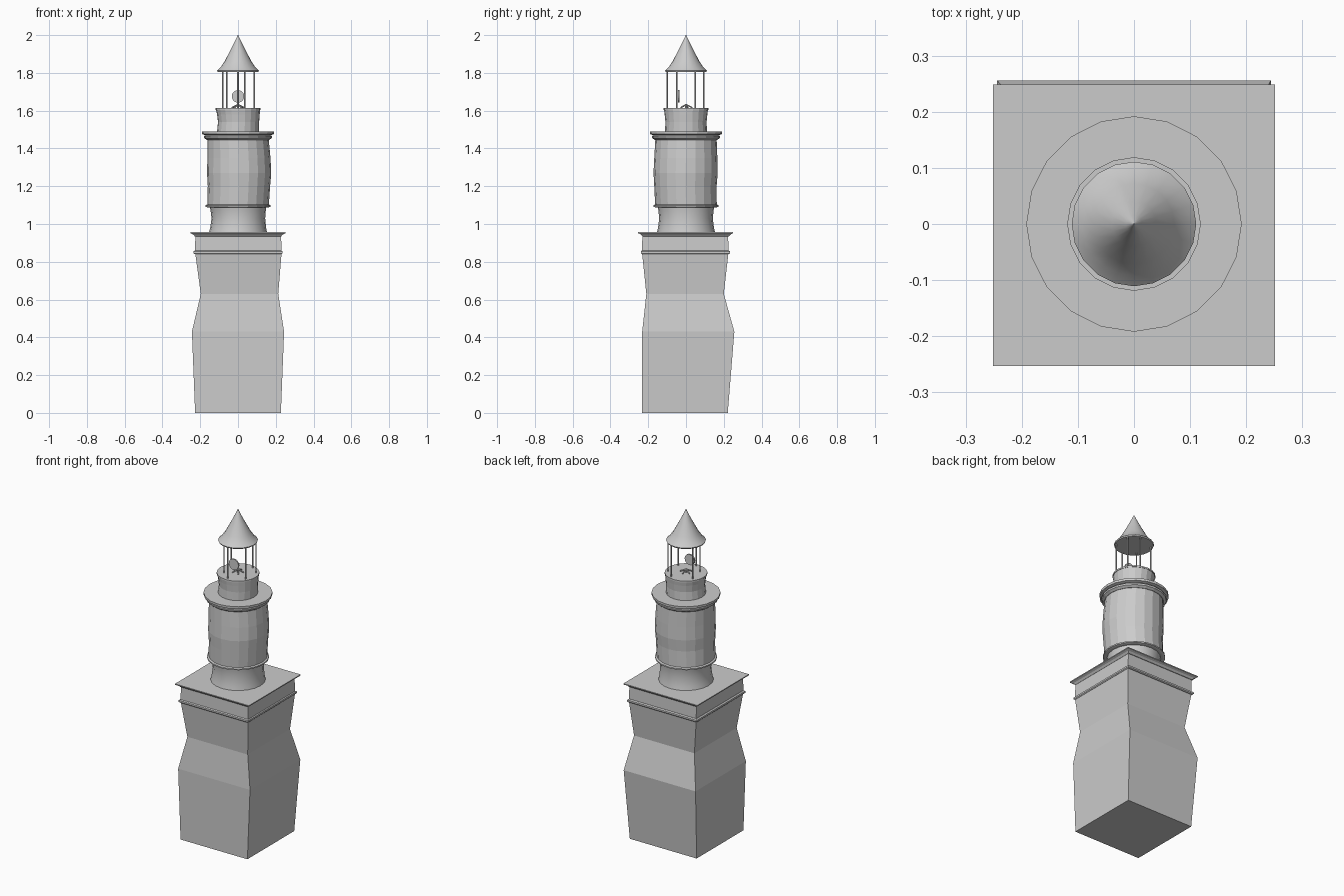
import bpy, bmesh, math
from mathutils import Vector

if "Cube" in bpy.data.objects:
    bpy.data.objects.remove(bpy.data.objects["Cube"])


def loft(name, sections, n=20, smooth=False):
    """Stack closed n-gon rings given as (z, radius, cx, cy); square uses half-width."""
    bm = bmesh.new()
    k = math.sqrt(2) if n == 4 else 1
    off = math.pi / 4 if n == 4 else 0
    rings = []
    for s in sections:
        z, r, cx, cy = (tuple(s) + (0, 0))[:4]
        rings.append([bm.verts.new((cx + r * k * math.cos(off + 2 * math.pi * i / n),
                                    cy + r * k * math.sin(off + 2 * math.pi * i / n), z))
                      for i in range(n)])
    for a, b in zip(rings, rings[1:]):
        for i in range(n):
            j = (i + 1) % n
            bm.faces.new((a[i], a[j], b[j], b[i]))
    bm.faces.new(rings[0][::-1])
    bm.faces.new(rings[-1])
    me = bpy.data.meshes.new(name)
    bm.to_mesh(me)
    bm.free()
    ob = bpy.data.objects.new(name, me)
    bpy.context.collection.objects.link(ob)
    if smooth:
        bpy.ops.object.select_all(action='DESELECT')
        bpy.context.view_layer.objects.active = ob
        ob.select_set(True)
        bpy.ops.object.shade_smooth_by_angle(angle=math.radians(35))
    return ob


def rod(name, a, b, r, n=8):
    """Thin cylinder between two points."""
    a, b = Vector(a), Vector(b)
    d = b - a
    ob = loft(name, [(-d.length / 2, r), (d.length / 2, r)], n)
    ob.location = (a + b) / 2
    ob.rotation_euler = d.to_track_quat('Z', 'Y').to_euler()
    return ob


# Weathered square base, waist shifted off centre
loft("base", [(0, .227, 0, -.006), (.43, .244, 0, .012),
              (.63, .205, .008, -.005), (.85, .229, .002, -.004),
              (.94, .227, .001, -.004)], 4)
loft("base_moulding", [(.84, .231, 0, -.003), (.845, .236, 0, -.003),
                       (.855, .236, 0, -.003), (.86, .229, 0, -.003)], 4)
loft("base_cornice", [(.935, .229, 0, -.002), (.945, .238, 0, -.002),
                      (.951, .251, 0, -.002), (.957, .251, 0, -.002)], 4)

# Round tower: neck, barrel and rings
loft("neck", [(.955, .154), (.98, .148, .001), (1.03, .142, .002),
              (1.07, .146, .001), (1.095, .15)], smooth=True)
loft("lower_ring", [(1.088, .163), (1.091, .173), (1.099, .173), (1.103, .164)])
loft("barrel", [(1.095, .163), (1.2, .165, .005, -.003), (1.27, .17, .006, -.002),
                (1.35, .167, .005, -.001), (1.455, .162)])
loft("upper_ring", [(1.445, .165), (1.455, .179), (1.465, .181), (1.47, .172), (1.477, .172)])
loft("gallery", [(1.472, .178), (1.476, .191), (1.49, .192)])

# Lantern floor drum
loft("drum", [(1.49, .111), (1.54, .109, .003), (1.58, .113, .002), (1.608, .117)])
loft("lantern_floor", [(1.604, .119), (1.613, .119)])

# Lantern posts
for i, (x, y) in enumerate([(0, -.1), (.087, -.05), (.087, .05),
                            (.035, .095), (-.08, .05), (-.06, -.05)]):
    rod(f"post_{i}", (x, y, 1.61), (x, y, 1.815), .004)

# Lamp stand and reflector dish
for i in range(5):
    t = math.radians(90 + 72 * i)
    rod(f"stand_leg_{i}", (0, 0, 1.632), (.034 * math.cos(t), .034 * math.sin(t), 1.616), .004, 6)
rod("stand_post", (0, 0, 1.61), (0, 0, 1.635), .006)
rod("reflector", (0, -.043, 1.676), (0, -.034, 1.676), .033, 20)

# Flared conical roof
loft("roof", [(1.805, .108), (1.812, .111), (1.83, .092), (1.86, .072),
              (1.92, .04), (1.97, .015), (2.0, .001)], smooth=True)
